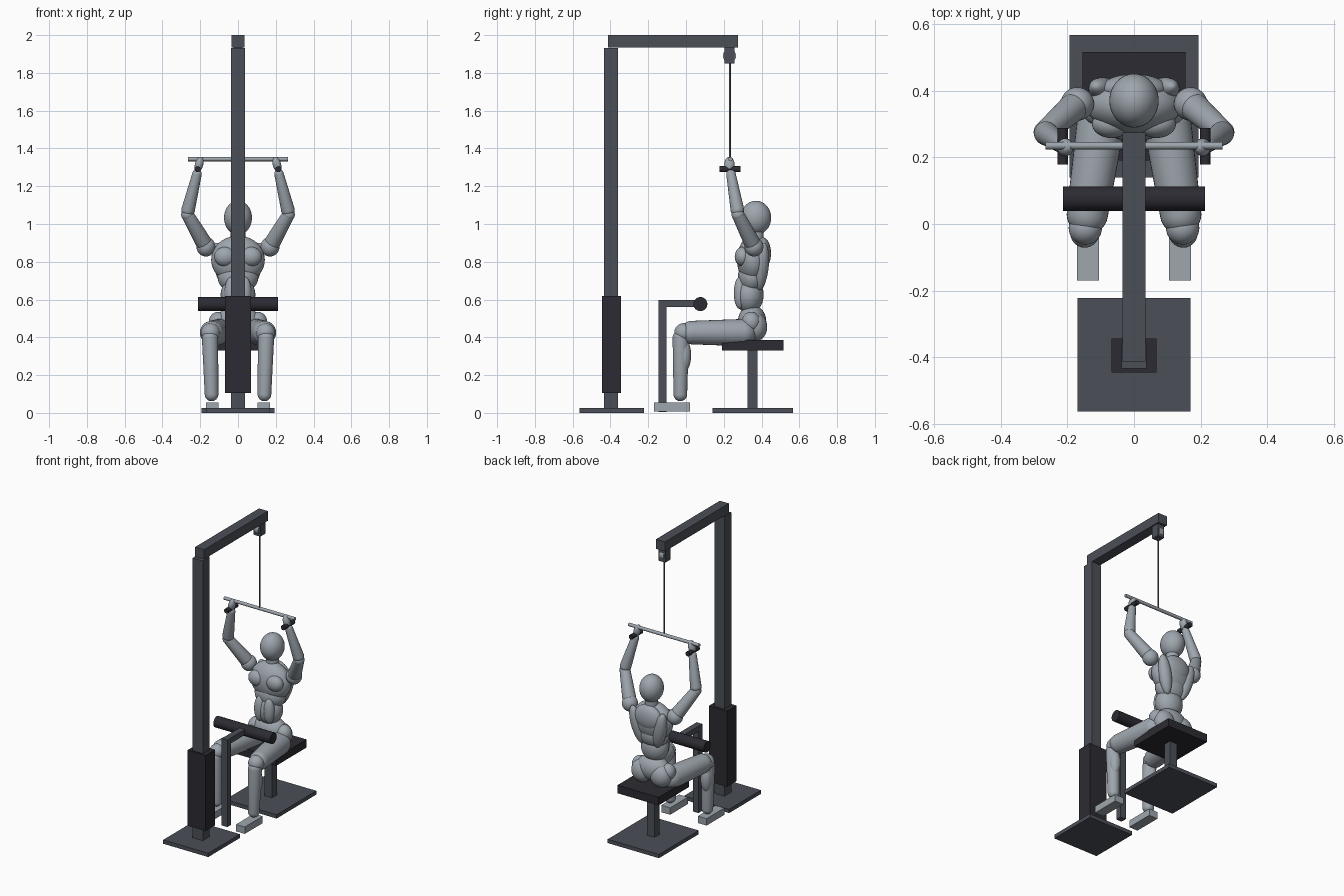
import bpy, bmesh, math
from mathutils import Vector, Matrix

if "Cube" in bpy.data.objects:
    bpy.data.objects.remove(bpy.data.objects["Cube"])


def material(name, rgb):
    m = bpy.data.materials.new(name)
    m.diffuse_color = (*rgb, 1)
    m.use_nodes = True
    m.node_tree.nodes["Principled BSDF"].inputs["Base Color"].default_value = m.diffuse_color
    return m


STEEL = material("steel_grey", (0.070, 0.080, 0.096))
BLACK = material("pad_black", (0.024, 0.024, 0.032))
BODY = material("mannequin_grey", (0.34, 0.38, 0.42))
CABLE = material("cable_grey", (0.10, 0.10, 0.11))


def finish(name, bm, mat, smooth=False):
    bmesh.ops.recalc_face_normals(bm, faces=bm.faces[:])
    me = bpy.data.meshes.new(name)
    bm.to_mesh(me)
    bm.free()
    me.materials.append(mat)
    ob = bpy.data.objects.new(name, me)
    bpy.context.collection.objects.link(ob)
    if smooth:
        bpy.ops.object.select_all(action='DESELECT')
        ob.select_set(True)
        bpy.context.view_layer.objects.active = ob
        bpy.ops.object.shade_smooth_by_angle(angle=math.radians(40))
    return ob


def box(name, x, y, z, mat):
    """Box from (min, max) ranges."""
    bm = bmesh.new()
    bmesh.ops.create_cube(bm, size=1)
    for v in bm.verts:
        v.co = [(r[0] + r[1]) / 2 + c * (r[1] - r[0]) for r, c in zip((x, y, z), v.co)]
    return finish(name, bm, mat)


def axis_matrix(a, b):
    a, b = Vector(a), Vector(b)
    return Matrix.Translation((a + b) / 2) @ (b - a).to_track_quat('Z', 'Y').to_matrix().to_4x4()


def rod(name, a, b, r, mat, seg=24):
    bm = bmesh.new()
    bmesh.ops.create_cone(bm, cap_ends=True, segments=seg, radius1=r, radius2=r,
                          depth=(Vector(b) - Vector(a)).length, matrix=axis_matrix(a, b))
    return finish(name, bm, mat, True)


def ball(name, c, r, mat=BODY, tilt=(0, 0, 0)):
    """Ellipsoid with radii r, tilted about x, y, z in degrees."""
    bm = bmesh.new()
    m = Matrix.Translation(c)
    for ang, ax in zip(tilt, 'XYZ'):
        m = m @ Matrix.Rotation(math.radians(ang), 4, ax)
    bmesh.ops.create_uvsphere(bm, u_segments=32, v_segments=20, radius=1,
                              matrix=m @ Matrix.Diagonal((*r, 1)))
    return finish(name, bm, mat, True)


def limb(name, a, b, ra, rb, mat=BODY):
    """Tapered capsule: a sphere stretched between two joints."""
    bm = bmesh.new()
    bmesh.ops.create_uvsphere(bm, u_segments=28, v_segments=16, radius=1)
    half = (Vector(b) - Vector(a)).length / 2
    low = [v for v in bm.verts if v.co.z < 1e-4]
    ring = [e for e in bm.edges if all(abs(v.co.z) < 1e-4 for v in e.verts)]
    bmesh.ops.split_edges(bm, edges=ring)
    for f in bm.faces:
        f.tag = f.calc_center_median().z > 0
    for v in bm.verts:
        up = v.link_faces[0].tag
        v.co = v.co * (rb if up else ra) + Vector((0, 0, half if up else -half))
    rims = [e for e in bm.edges if e.is_boundary]
    bmesh.ops.bridge_loops(bm, edges=rims)
    bmesh.ops.transform(bm, matrix=axis_matrix(a, b), verts=bm.verts[:])
    return finish(name, bm, mat, True)


# Machine frame
box("column_base", (-0.17, 0.17), (-0.563, -0.222), (0, 0.026), STEEL)
box("column", (-0.038, 0.038), (-0.433, -0.36), (0.026, 1.932), STEEL)
box("top_beam", (-0.034, 0.034), (-0.412, 0.275), (1.935, 2.0), STEEL)
box("weight_stack", (-0.068, 0.068), (-0.445, -0.343), (0.105, 0.62), BLACK)

# Pulley, cable and bar
box("pulley_block", (-0.025, 0.025), (0.205, 0.258), (1.85, 1.935), STEEL)
rod("pulley_wheel", (-0.015, 0.23, 1.89), (0.015, 0.23, 1.89), 0.035, BODY)
rod("cable", (0, 0.232, 1.34), (0, 0.232, 1.88), 0.005, CABLE, 12)
rod("pull_bar", (-0.266, 0.235, 1.343), (0.266, 0.235, 1.343), 0.011, BODY, 16)

# Seat
box("seat_base", (-0.193, 0.193), (0.14, 0.567), (0, 0.026), STEEL)
box("seat_post", (-0.028, 0.028), (0.325, 0.378), (0.026, 0.33), STEEL)
box("seat", (-0.155, 0.155), (0.19, 0.516), (0.33, 0.385), BLACK)

# Thigh restraint
box("restraint_post", (-0.021, 0.021), (-0.145, -0.104), (0.005, 0.575), STEEL)
box("restraint_arm", (-0.021, 0.021), (-0.145, 0.075), (0.56, 0.597), STEEL)
rod("thigh_pad", (-0.213, 0.076, 0.576), (0.213, 0.076, 0.576), 0.037, BLACK, 32)

# Head and torso
ball("head", (0, 0.37, 1.033), (0.074, 0.081, 0.09))
limb("neck", (0, 0.37, 0.9), (0, 0.37, 0.97), 0.042, 0.04)
ball("chest", (0, 0.355, 0.81), (0.142, 0.085, 0.128))
ball("upper_back", (0, 0.405, 0.845), (0.1, 0.045, 0.085))
ball("abdomen", (0, 0.335, 0.625), (0.092, 0.076, 0.1))
ball("ribs", (0, 0.35, 0.72), (0.108, 0.075, 0.09))
ball("pelvis", (0, 0.35, 0.485), (0.115, 0.075, 0.085))

# Mirrored body parts
for side, s in (("left", -1), ("right", 1)):
    ball(side + "_pectoral", (s * 0.068, 0.3, 0.827), (0.058, 0.042, 0.052))
    ball(side + "_back_muscle", (s * 0.085, 0.4, 0.775), (0.042, 0.038, 0.13), tilt=(-6, s * 14, 0))
    ball(side + "_stomach_muscle", (s * 0.036, 0.285, 0.635), (0.036, 0.032, 0.085))
    ball(side + "_glute", (s * 0.07, 0.37, 0.455), (0.072, 0.06, 0.075))
    ball(side + "_hip", (s * 0.105, 0.345, 0.48), (0.05, 0.05, 0.055))

    # Arm raised to the bar
    shoulder, elbow, wrist = (s * 0.17, 0.36, 0.88), (s * 0.268, 0.275, 1.05), (s * 0.217, 0.238, 1.265)
    ball(side + "_shoulder", shoulder, (0.05, 0.05, 0.052))
    limb(side + "_upper_arm", (s * 0.185, 0.347, 0.907), (s * 0.262, 0.28, 1.04), 0.043, 0.034)
    ball(side + "_elbow", elbow, (0.033, 0.034, 0.034))
    limb(side + "_forearm", (s * 0.264, 0.272, 1.075), wrist, 0.036, 0.025)
    ball(side + "_hand", (s * 0.206, 0.23, 1.315), (0.022, 0.027, 0.042), tilt=(0, -s * 15, 0))
    rod(side + "_grip", (s * 0.214, 0.178, 1.29), (s * 0.214, 0.288, 1.29), 0.016, BLACK, 16)

    # Bent leg
    limb(side + "_thigh", (s * 0.1, 0.3, 0.425), (s * 0.14, 0.03, 0.425), 0.072, 0.062)
    ball(side + "_knee", (s * 0.146, -0.012, 0.425), (0.05, 0.05, 0.05))
    limb(side + "_shin", (s * 0.148, -0.028, 0.395), (s * 0.14, -0.03, 0.098), 0.043, 0.036)
    ball(side + "_calf", (s * 0.148, -0.008, 0.305), (0.036, 0.035, 0.085))
    box(side + "_foot", (s * 0.1375 - 0.033, s * 0.1375 + 0.033), (-0.17, 0.022), (0.008, 0.055), BODY)
